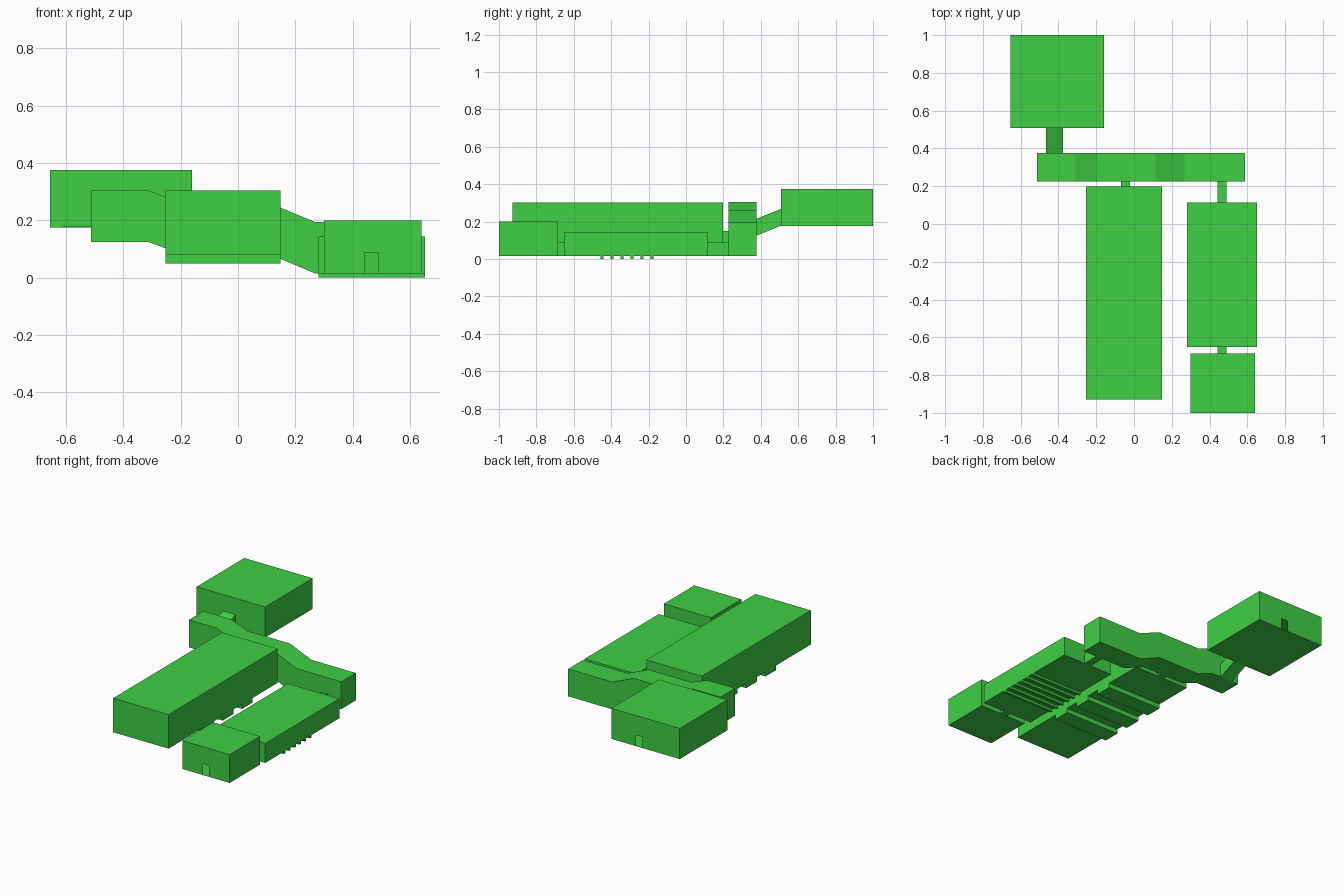
import bpy, bmesh

if "Cube" in bpy.data.objects:
    bpy.data.objects.remove(bpy.data.objects["Cube"])

mat = bpy.data.materials.new("green")
mat.diffuse_color = (0.05, 0.63, 0.06, 1)
mat.use_nodes = True
mat.node_tree.nodes["Principled BSDF"].inputs["Base Color"].default_value = mat.diffuse_color


def make(name, polys):
    """Thin shell from polygons, joined at shared corners."""
    bm = bmesh.new()
    for p in polys:
        bm.faces.new([bm.verts.new(v) for v in p])
    bmesh.ops.remove_doubles(bm, verts=bm.verts, dist=1e-5)
    bmesh.ops.recalc_face_normals(bm, faces=bm.faces)
    me = bpy.data.meshes.new(name)
    bm.to_mesh(me)
    bm.free()
    me.materials.append(mat)
    ob = bpy.data.objects.new(name, me)
    bpy.context.collection.objects.link(ob)
    return ob


def wall(y, lower, upper, doors):
    """Wall facing along y, with doorways (x0, x1, floor, head) cut up from the floor."""
    pts = list(lower)
    for a, b, f, h in doors:
        i = next(k for k in range(len(pts) - 1) if pts[k][0] < a and pts[k + 1][0] > b)
        pts[i + 1:i + 1] = [(a, f), (a, h), (b, h), (b, f)]
    return [(x, y, z) for x, z in pts + list(reversed(upper))]


def room(name, x0, x1, y0, y1, z0, z1, front=(), back=(), pits=(), depth=0):
    """Box room with doorways in the front and back walls and sunken floor strips."""
    prof = [(y0, z0)]
    for a, b in pits:
        prof += [(a, z0), (a, z0 - depth), (b, z0 - depth), (b, z0)]
    prof += [(y1, z0), (y1, z1), (y0, z1)]
    n = len(prof)
    polys = [[(x, y, z) for y, z in prof] for x in (x0, x1)]
    for i in range(n):
        (ya, za), (yb, zb) = prof[i], prof[(i + 1) % n]
        if i in (n - 1, n - 3):      # end walls are made with doorways below
            continue
        polys.append([(x0, ya, za), (x1, ya, za), (x1, yb, zb), (x0, yb, zb)])
    low, up = [(x0, z0), (x1, z0)], [(x0, z1), (x1, z1)]
    polys += [wall(y0, low, up, front), wall(y1, low, up, back)]
    make(name, polys)


def passage(name, x0, x1, y0, y1, a, b):
    """Open-ended tube; a and b are (floor, head) at y0 and y1."""
    s = [[(x0, y, f), (x1, y, f), (x1, y, h), (x0, y, h)]
         for y, (f, h) in ((y0, a), (y1, b))]
    make(name, [[s[0][i], s[0][(i + 1) % 4], s[1][(i + 1) % 4], s[1][i]] for i in range(4)])


# doorways
entry = (0.442, 0.49, 0.015, 0.087)
hall_door = (-0.07, -0.022, 0.08, 0.15)
ramp_low = (-0.465, -0.375, 0.125, 0.215)
ramp_high = (-0.465, -0.375, 0.178, 0.268)
exit_door = (-0.385, -0.337, 0.175, 0.247)

# rooms
room("entry_room", 0.30, 0.64, -1.0, -0.685, 0.015, 0.2, [entry], [entry])
slots = [(-0.457 + 0.0535 * i, -0.441 + 0.0535 * i) for i in range(6)]
room("slotted_room", 0.28, 0.652, -0.65, 0.115, 0.015, 0.143, [entry], [entry], slots, 0.015)
pits = [(-0.57 + 0.2 * i, -0.46 + 0.2 * i) for i in range(3)]
room("great_hall", -0.253, 0.148, -0.928, 0.198, 0.08, 0.303, [], [hall_door], pits, 0.03)
room("end_room", -0.655, -0.16, 0.508, 1.0, 0.175, 0.375, [ramp_high], [exit_door])

# stepped cross corridor with two sloping stretches
low = [(-0.513, 0.125), (-0.313, 0.125), (-0.195, 0.08), (0.113, 0.08), (0.268, 0.015), (0.588, 0.015)]
up = [(x, z + 0.179) for x, z in low]
polys = [wall(0.226, low, up, [hall_door, entry]), wall(0.377, low, up, [ramp_low])]
loop = low + up[::-1]
for (xa, za), (xb, zb) in zip(loop, loop[1:] + loop[:1]):
    polys.append([(xa, 0.226, za), (xb, 0.226, zb), (xb, 0.377, zb), (xa, 0.377, za)])
make("cross_corridor", polys)

# linking passages
for name, d, e, y0, y1 in (("entry_passage", entry, entry, -0.685, -0.65),
                           ("slotted_passage", entry, entry, 0.115, 0.226),
                           ("hall_passage", hall_door, hall_door, 0.198, 0.226),
                           ("ramp_passage", ramp_low, ramp_high, 0.377, 0.508)):
    passage(name, d[0], d[1], y0, y1, d[2:], e[2:])
